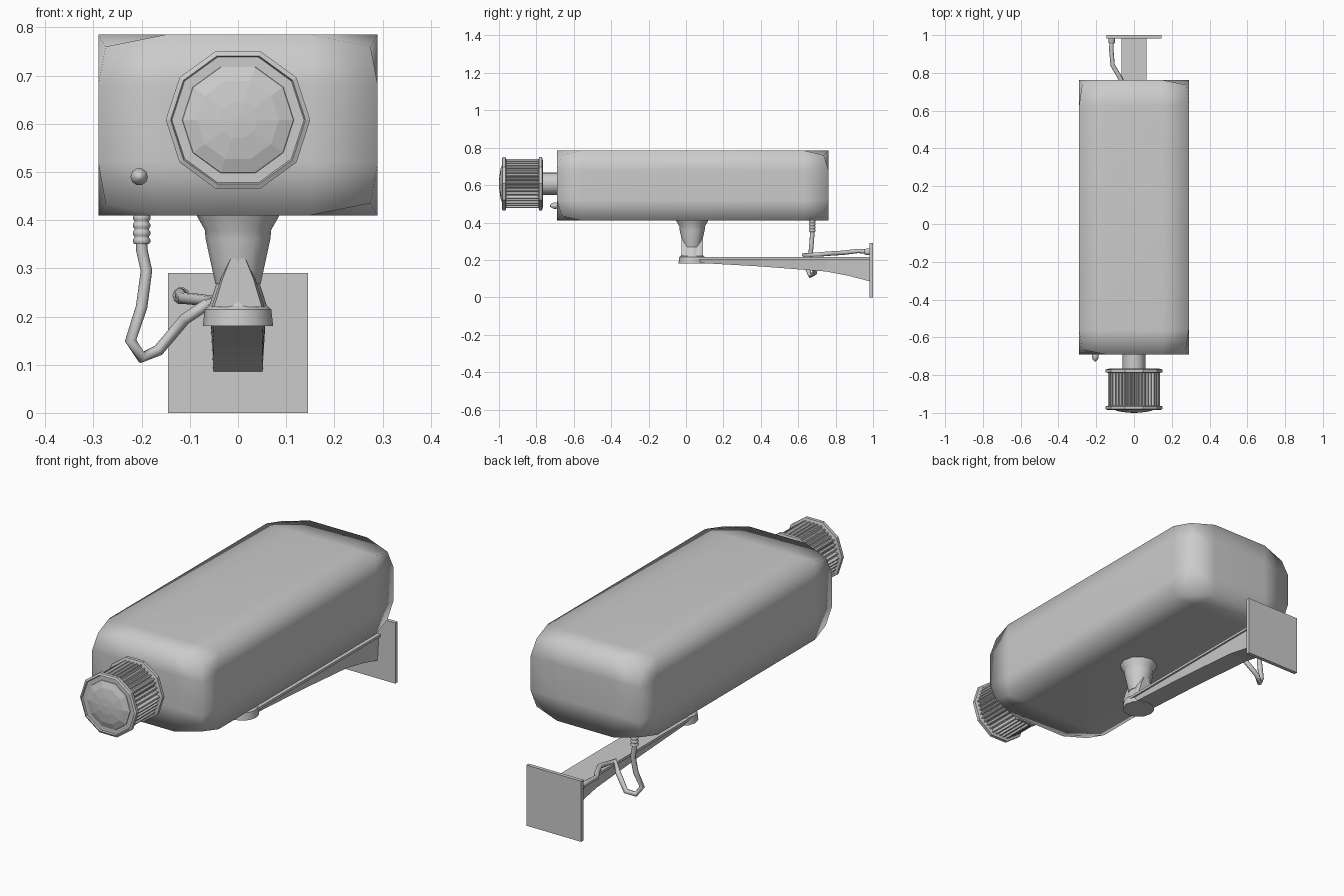
import bpy, bmesh, math
from mathutils import Matrix, Vector

if "Cube" in bpy.data.objects:
    bpy.data.objects.remove(bpy.data.objects["Cube"])


def finish(name, bm, smooth=None):
    bmesh.ops.recalc_face_normals(bm, faces=bm.faces)
    me = bpy.data.meshes.new(name)
    bm.to_mesh(me)
    bm.free()
    ob = bpy.data.objects.new(name, me)
    bpy.context.collection.objects.link(ob)
    if smooth:
        bpy.ops.object.select_all(action='DESELECT')
        ob.select_set(True)
        bpy.context.view_layer.objects.active = ob
        bpy.ops.object.shade_smooth_by_angle(angle=math.radians(smooth))
    return ob


def loft(name, rings, smooth=None):
    """Skin a list of equal-length point rings and cap both ends."""
    bm = bmesh.new()
    vs = [[bm.verts.new(p) for p in r] for r in rings]
    n = len(rings[0])
    for a, b in zip(vs, vs[1:]):
        for i in range(n):
            j = (i + 1) % n
            bm.faces.new((a[i], a[j], b[j], b[i]))
    bm.faces.new(vs[0])
    bm.faces.new(vs[-1])
    return finish(name, bm, smooth)


def lathe(name, profile, centre, n=10, axis='Z', smooth=None):
    """Profile is (radius, height along axis)."""
    rings = []
    for r, h in profile:
        ring = []
        for i in range(n):
            t = 2 * math.pi * i / n
            c, s = r * math.cos(t), r * math.sin(t)
            p = Vector((c, s, h)) if axis == 'Z' else Vector((c, h, s))
            ring.append(p + Vector(centre))
        rings.append(ring)
    return loft(name, rings, smooth)


def box(name, lo, hi):
    bm = bmesh.new()
    bmesh.ops.create_cube(bm, size=1)
    for v in bm.verts:
        v.co = [lo[k] if v.co[k] < 0 else hi[k] for k in range(3)]
    return finish(name, bm)


# Housing: box with loop cuts near the ends and the eight corners pulled in
lo, hi = (-0.29, -0.69, 0.41), (0.29, 0.762, 0.785)
cuts = ((-0.15, 0.15), (-0.56, 0.63), (0.52, 0.68))
pull = (0.015, 0.025, 0.025)
bm = bmesh.new()
bmesh.ops.create_cube(bm, size=1)
for v in bm.verts:
    v.co = [lo[k] if v.co[k] < 0 else hi[k] for k in range(3)]
for k in range(3):
    for c in cuts[k]:
        co, no = Vector(), Vector()
        co[k], no[k] = c, 1
        bmesh.ops.bisect_plane(bm, geom=bm.verts[:] + bm.edges[:] + bm.faces[:],
                               plane_co=co, plane_no=no)
for v in bm.verts:
    if all(min(abs(v.co[k] - lo[k]), abs(v.co[k] - hi[k])) < 1e-4 for k in range(3)):
        for k in range(3):
            v.co[k] += pull[k] if abs(v.co[k] - lo[k]) < 1e-4 else -pull[k]
finish("housing", bm, 80)

# Lens: neck, ribbed barrel, two ten-sided flanges, faceted glass dome
LZ = (0, 0, 0.608)
lathe("lens_neck", [(0.06, -0.68), (0.06, -0.78)], LZ, 16, 'Y', 30)
lathe("lens_rear_flange", [(0.13, -0.765), (0.15, -0.77), (0.15, -0.785), (0.13, -0.79)],
      LZ, 10, 'Y')
lathe("lens_front_flange", [(0.13, -0.96), (0.15, -0.965), (0.15, -0.98), (0.14, -0.985),
                            (0.137, -0.978)], LZ, 10, 'Y')
lathe("lens_glass", [(0.12, -0.97), (0.115, -0.98), (0.085, -0.991), (0.04, -0.998),
                     (0.004, -1.0)], LZ, 10, 'Y')
teeth = 40
rings = []
for y in (-0.78, -0.968):
    ring = []
    for i in range(teeth * 4):
        r = 0.138 if i % 4 < 2 else 0.126
        t = 2 * math.pi * i / (teeth * 4)
        # follow the ten-sided outline of the flanges
        a = t % (math.pi / 5) - math.pi / 10
        r *= math.cos(math.pi / 10) / math.cos(a)
        ring.append((r * math.cos(t), y, LZ[2] + r * math.sin(t)))
    rings.append(ring)
loft("lens_barrel", rings)

# Indicator lamp on the front
lathe("indicator_lamp", [(0.012, -0.68), (0.018, -0.695), (0.018, -0.705), (0.013, -0.718),
                         (0.006, -0.726), (0.001, -0.728)], (-0.205, 0, 0.49), 10, 'Y', 50)

# Swivel mount: flared cup, lower cone, pivot tab
MC = (0, 0.033, 0)
lathe("mount_cup", [(0.087, 0.415), (0.085, 0.408), (0.069, 0.38), (0.067, 0.36),
                    (0.047, 0.268)], MC, 12, smooth=30)
lathe("mount_base", [(0.073, 0.18), (0.069, 0.215), (0.06, 0.222), (0.046, 0.265),
                     (0.03, 0.29)], MC, 12, smooth=30)
tab = [(-0.055, 0.22), (0.055, 0.22), (0.035, 0.28), (0.017, 0.32), (-0.017, 0.32),
       (-0.035, 0.28)]
loft("pivot_tab", [[(x * s, y, z) for x, z in tab]
                   for y, s in ((-0.024, 0.9), (-0.005, 1), (0.071, 1), (0.09, 0.9))])

# Bracket arm: tapering web under a thin top flange, and the wall plate
web = [(0.05, 0.185), (0.4, 0.165), (0.75, 0.138), (0.87, 0.115), (0.985, 0.085)]
loft("arm_web", [[(-0.058, y, 0.207), (0.058, y, 0.207), (0.051, y, z), (-0.051, y, z)]
                 for y, z in web])
box("arm_top_flange", (-0.066, 0.05, 0.203), (0.066, 0.985, 0.215))
box("wall_plate", (-0.145, 0.982, 0), (0.145, 1.0, 0.29))

# Cable looping from the housing to the wall, with a ribbed grommet
path = [(-0.2, 0.675, 0.42), (-0.2, 0.675, 0.34), (-0.19, 0.672, 0.295),
        (-0.2, 0.665, 0.22), (-0.223, 0.65, 0.15), (-0.2, 0.665, 0.115),
        (-0.165, 0.69, 0.13), (-0.11, 0.67, 0.195), (-0.065, 0.63, 0.225),
        (-0.048, 0.72, 0.23), (-0.08, 0.785, 0.235), (-0.113, 0.84, 0.238),
        (-0.12, 0.92, 0.248), (-0.118, 0.985, 0.243)]
cu = bpy.data.curves.new("cable", 'CURVE')
cu.dimensions = '3D'
cu.bevel_depth = 0.012
cu.bevel_resolution = 2
cu.use_fill_caps = True
sp = cu.splines.new('POLY')
sp.points.add(len(path) - 1)
for p, c in zip(sp.points, path):
    p.co = (*c, 1)
sp.use_smooth = True
cable = bpy.data.objects.new("cable", cu)
bpy.context.collection.objects.link(cable)
bpy.ops.object.select_all(action='DESELECT')
cable.select_set(True)
bpy.context.view_layer.objects.active = cable
bpy.ops.object.convert(target='MESH')

ribs = []
for i in range(4):
    z = 0.412 - i * 0.016
    ribs += [(0.015, z), (0.018, z - 0.004), (0.018, z - 0.01), (0.015, z - 0.014)]
lathe("cable_grommet", ribs, (-0.2, 0.675, 0), 10, smooth=50)
lathe("cable_wall_collar", [(0.013, 0.955), (0.018, 0.962), (0.018, 0.985)],
      (-0.118, 0, 0.243), 10, 'Y', 50)
